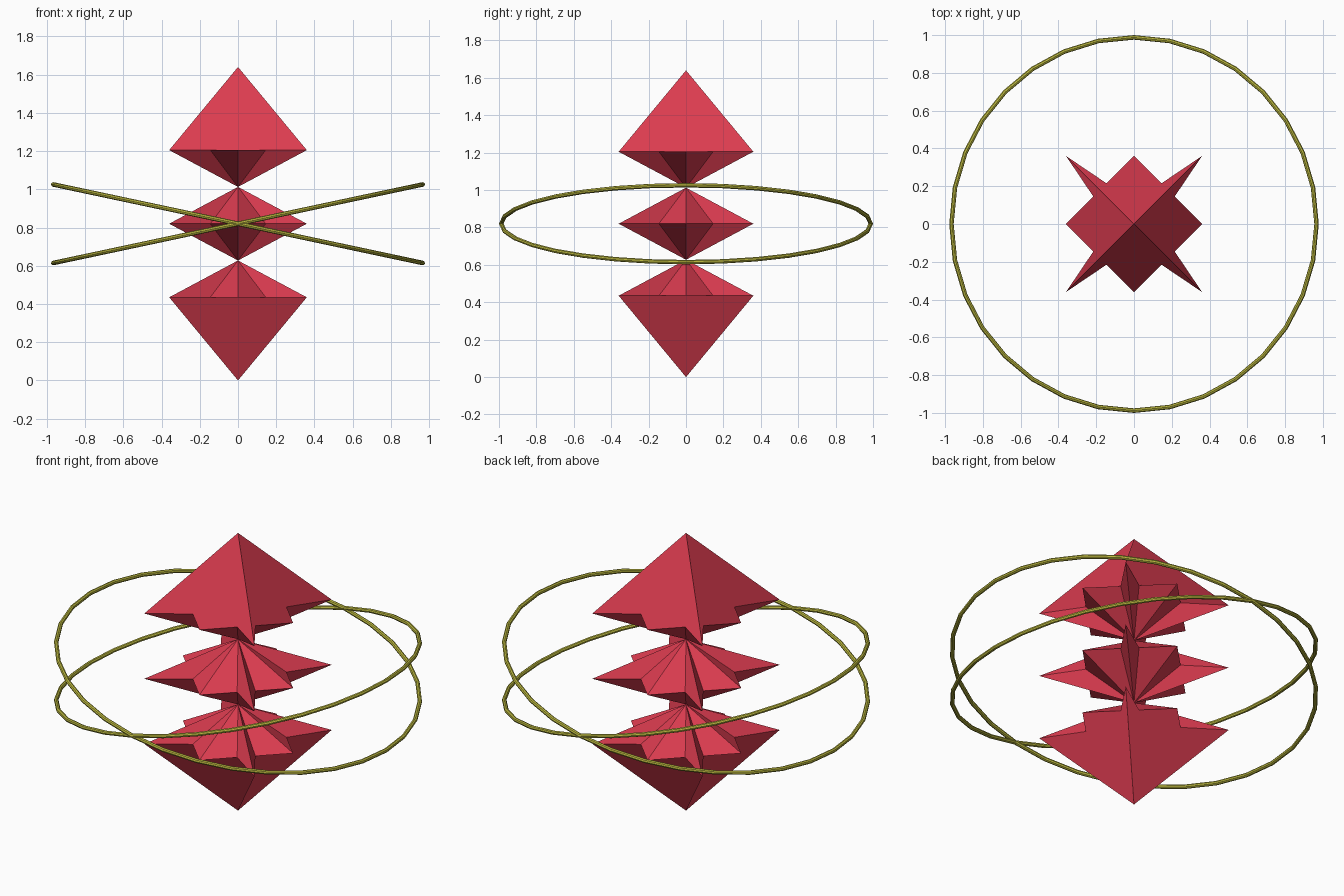
import bpy, bmesh, math

if "Cube" in bpy.data.objects:
    bpy.data.objects.remove(bpy.data.objects["Cube"])


def material(name, color):
    mat = bpy.data.materials.new(name)
    mat.diffuse_color = (*color, 1)
    mat.use_nodes = True
    mat.node_tree.nodes["Principled BSDF"].inputs["Base Color"].default_value = mat.diffuse_color
    return mat


red = material("red_crystal", (0.72, 0.045, 0.08))
gold = material("olive_gold", (0.5, 0.48, 0.05))

R, INNER = 0.36, 0.145          # star tip reach and small notch coordinate
MID, STEP, SHORT, TALL = 0.82, 0.385, 0.1925, 0.435


# One quarter of the star outline, starting at a long corner spike
def star_outline():
    quarter = [(-R, -R), (-INNER, INNER - R), (0, -R), (INNER, INNER - R)]
    points = []
    for _ in range(4):
        points += quarter
        quarter = [(-y, x) for x, y in quarter]
    return points


def star_crystal(name, z, up, down):
    bm = bmesh.new()
    ring = [bm.verts.new((x, y, z)) for x, y in star_outline()]
    for height, sign in ((up, 1), (down, -1)):
        apex = bm.verts.new((0, 0, z + sign * height))
        # Tall caps have one broad face per side, short caps are faceted
        span = 4 if height == TALL else 1
        for i in range(0, 16, span):
            edge = [ring[(i + k) % 16] for k in range(span + 1)]
            bm.faces.new([apex] + (edge if sign > 0 else edge[::-1]))
    mesh = bpy.data.meshes.new(name)
    bm.to_mesh(mesh)
    bm.free()
    mesh.materials.append(red)
    bpy.context.collection.objects.link(bpy.data.objects.new(name, mesh))


# Stack of three star crystals meeting at their points
star_crystal("lower_crystal", MID - STEP, SHORT, TALL)
star_crystal("middle_crystal", MID, SHORT, SHORT)
star_crystal("upper_crystal", MID + STEP, TALL, SHORT)

# Two crossed orbit rings
for name, tilt in (("orbit_ring_a", 12), ("orbit_ring_b", -12)):
    bpy.ops.mesh.primitive_torus_add(
        major_segments=32, minor_segments=8, major_radius=0.988,
        minor_radius=0.012, location=(0, 0, MID),
        rotation=(0, math.radians(tilt), 0))
    obj = bpy.context.object
    obj.name = name
    obj.data.materials.append(gold)
